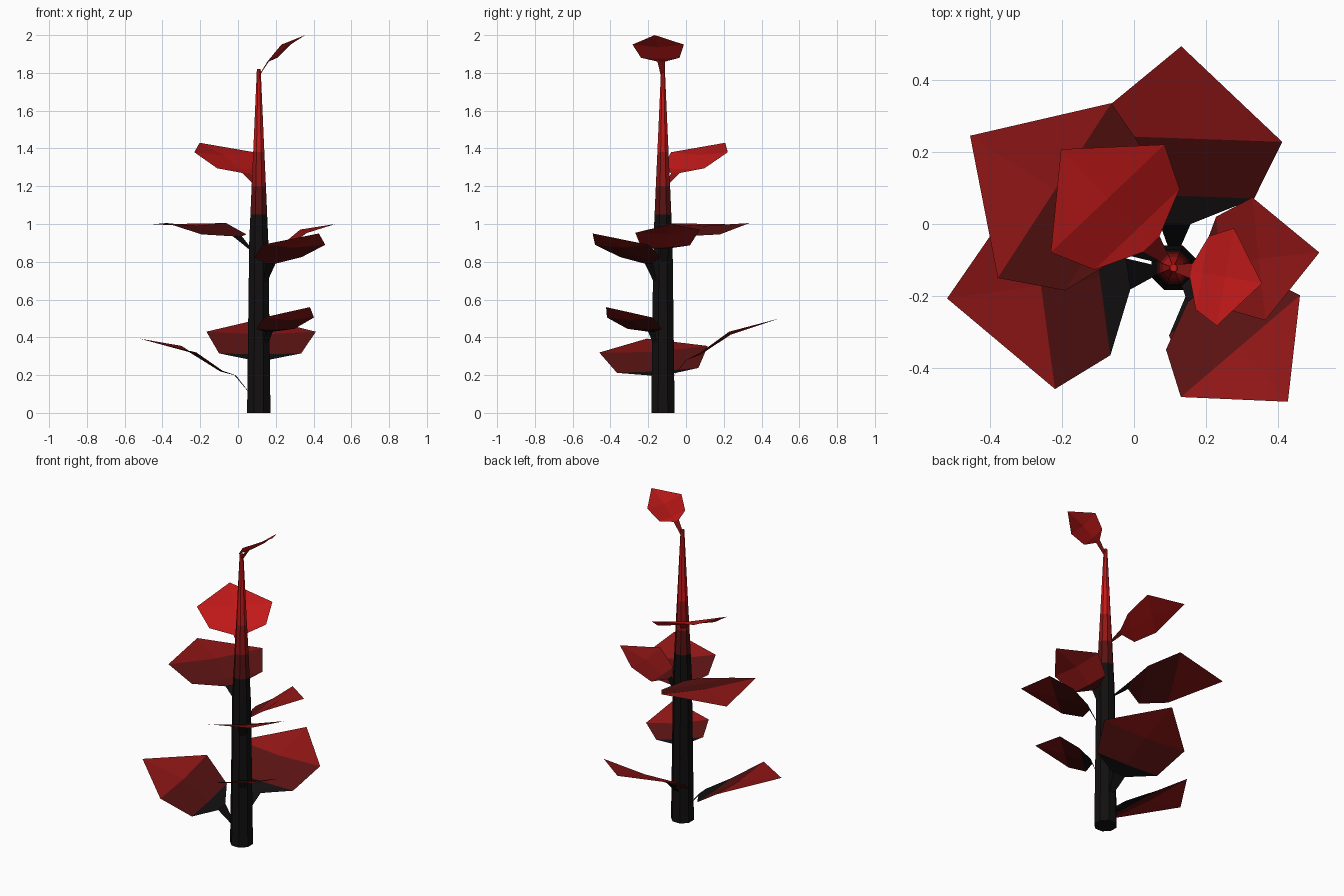
import bpy, bmesh
from math import sin, cos, pi, radians
from mathutils import Vector

if "Cube" in bpy.data.objects:
    bpy.data.objects.remove(bpy.data.objects["Cube"])

CX, CY = 0.11, -0.122


def mat(name, rgb):
    m = bpy.data.materials.new(name)
    m.diffuse_color = (*rgb, 1)
    m.use_nodes = True
    m.node_tree.nodes["Principled BSDF"].inputs["Base Color"].default_value = m.diffuse_color
    return m


MATS = [mat("black", (0.006, 0.005, 0.005)), mat("dark_red", (0.1, 0.006, 0.006)),
        mat("mid_red", (0.28, 0.008, 0.008)), mat("red", (0.55, 0.01, 0.01))]


def finish(bm, name):
    me = bpy.data.meshes.new(name)
    bm.to_mesh(me)
    bm.free()
    for m in MATS:
        me.materials.append(m)
    ob = bpy.data.objects.new(name, me)
    bpy.context.collection.objects.link(ob)
    return ob


# Tapering eight-sided trunk, black below fading to red above
bm = bmesh.new()
profile = [(0, .067), (.9, .055), (1.05, .048), (1.2, .041), (1.38, .032), (1.82, .011)]
shades = [0, 0, 1, 2, 3]
rings = [[bm.verts.new((CX + r * cos((i + .5) * pi / 4), CY + r * sin((i + .5) * pi / 4), z))
          for i in range(8)] for z, r in profile]
for a, b, s in zip(rings, rings[1:], shades):
    for i in range(8):
        j = (i + 1) % 8
        bm.faces.new((a[i], a[j], b[j], b[i])).material_index = s
bm.faces.new(rings[0][::-1])
bm.faces.new(rings[-1]).material_index = 3
finish(bm, "trunk")


def leaf(name, azimuth, length, half, heights, roll, shades, root=0.045):
    """Stem and folded blade: stations run root, blade base, shoulder, widest, tip."""
    a = radians(azimuth)
    out, side = Vector((cos(a), sin(a), 0)), Vector((-sin(a), cos(a), 0))
    dist = [root, .2 * length, .325 * length, .585 * length, length]
    width = [.012, .15 * half, .75 * half, half, 0]
    sag = [0, 0, .005, .015, 0]
    bm = bmesh.new()
    rows = []
    for d, w, z, g in zip(dist, width, heights, sag):
        mid = Vector((CX, CY, z)) + out * d
        drop = Vector((0, 0, -g))
        tilt = Vector((0, 0, roll * w))
        if w:
            rows.append([bm.verts.new(p) for p in
                         (mid - side * w - tilt, mid + drop, mid + side * w + tilt)])
        else:
            rows.append([bm.verts.new(mid)])
    for i, s in enumerate(shades):
        p, q = rows[i], rows[i + 1]
        for k in (0, 1):
            if len(q) == 1:
                f = [bm.faces.new((p[k], q[0], p[k + 1]))]
            else:
                f = [bm.faces.new((p[k], q[k], q[k + 1], p[k + 1]))]
            for face in f:
                face.material_index = s
    finish(bm, name)


# Leaves spiralling up the trunk
fade = (0, 0, 1, 2)
leaf("leaf_1", 187.7, .636, .29, (.10, .20, .225, .337, .393), -.06, fade)
leaf("leaf_2", 88, .617, .29, (.18, .28, .315, .43, .50), 0, fade)
leaf("leaf_3", -48, .405, .18, (.34, .43, .445, .505, .56), 0, fade)
leaf("leaf_4", -49.5, .49, .218, (.68, .79, .825, .89, .95), 0, (0, 1, 1, 2))
leaf("leaf_5", 147, .675, .29, (.86, .935, .945, 1.005, .998), 0, (0, 1, 1, 2))
leaf("leaf_6", 6, .408, .172, (.78, .87, .88, .962, 1.0), .05, (0, 1, 2, 2))
leaf("leaf_7", 133.5, .455, .218, (1.21, 1.27, 1.295, 1.38, 1.43), 0, (2, 3, 3, 3), .03)
leaf("leaf_8", -10, .25, .138, (1.79, 1.86, 1.88, 1.95, 2.0), 0, (2, 3, 3, 3), .005)
